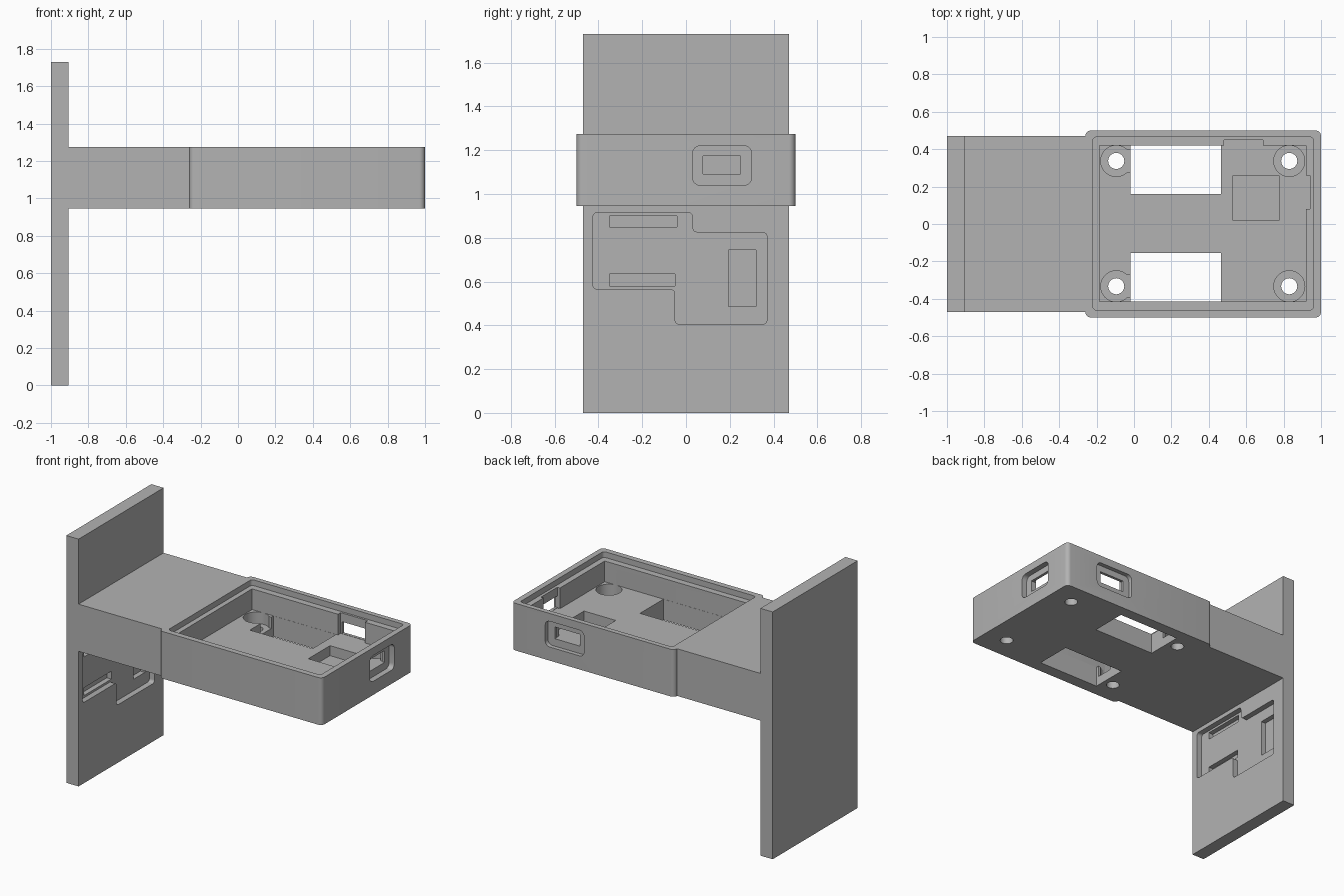
import bpy, bmesh, math
from mathutils import Vector

cube = bpy.data.objects.get("Cube")
if cube:
    bpy.data.objects.remove(cube, do_unlink=True)

grey = bpy.data.materials.new("plain_grey")
grey.use_nodes = True
grey.diffuse_color = (0.45, 0.45, 0.45, 1)
grey.node_tree.nodes["Principled BSDF"].inputs["Base Color"].default_value = grey.diffuse_color


def rounded(points, radius, steps=6):
    """Round every right-angled corner of an outline."""
    out = []
    for i, p in enumerate(points):
        p = Vector(p)
        a = (Vector(points[i - 1]) - p).normalized()
        b = (Vector(points[(i + 1) % len(points)]) - p).normalized()
        c = p + radius * (a + b)
        for s in range(steps + 1):
            t = s / steps * math.pi / 2
            out.append(c - radius * (b * math.cos(t) + a * math.sin(t)))
    return out


def rect(u0, u1, v0, v1, radius=0):
    pts = [(u0, v0), (u1, v0), (u1, v1), (u0, v1)]
    return rounded(pts, radius) if radius else pts


def circle(u, v, r, n=40):
    return [(u + r * math.cos(2 * math.pi * i / n), v + r * math.sin(2 * math.pi * i / n))
            for i in range(n)]


def prism(name, outline, axis, lo, hi):
    """Extrude an outline along an axis from lo to hi."""
    place = {"x": lambda u, v, w: (w, u, v),
             "y": lambda u, v, w: (u, w, v),
             "z": lambda u, v, w: (u, v, w)}[axis]
    bm = bmesh.new()
    low = [bm.verts.new(place(u, v, lo)) for u, v in outline]
    high = [bm.verts.new(place(u, v, hi)) for u, v in outline]
    bm.faces.new(low)
    bm.faces.new(high)
    n = len(low)
    for i in range(n):
        j = (i + 1) % n
        bm.faces.new((low[i], low[j], high[j], high[i]))
    bmesh.ops.recalc_face_normals(bm, faces=bm.faces)
    mesh = bpy.data.meshes.new(name)
    bm.to_mesh(mesh)
    bm.free()
    mesh.materials.append(grey)
    obj = bpy.data.objects.new(name, mesh)
    bpy.context.collection.objects.link(obj)
    return obj


def activate(obj):
    bpy.ops.object.select_all(action="DESELECT")
    obj.select_set(True)
    bpy.context.view_layer.objects.active = obj


def cut(target, *shape):
    """Subtract a prism from the target."""
    cutter = prism("cutter", *shape)
    cutter.hide_render = True
    activate(target)
    mod = target.modifiers.new("cut", "BOOLEAN")
    mod.operation = "DIFFERENCE"
    mod.solver = "EXACT"
    mod.object = cutter
    bpy.ops.object.modifier_apply(modifier=mod.name)
    bpy.data.objects.remove(cutter, do_unlink=True)


BOTTOM, TOP = 0.945, 1.275
FLOOR, LEDGE = 1.09, 1.235

# Upright plate with a stepped shallow recess and deeper slots
plate = prism("wall_plate", rect(-0.47, 0.47, 0, 1.73), "x", -1, -0.905)
recess = [(-0.425, 0.565), (-0.05, 0.565), (-0.05, 0.405), (0.37, 0.405),
          (0.37, 0.825), (0.03, 0.825), (0.03, 0.915), (-0.425, 0.915)]
cut(plate, rounded(recess, 0.02), "x", -0.945, -0.8)
for slot in (rect(-0.35, -0.04, 0.85, 0.9), rect(-0.35, -0.05, 0.58, 0.635),
             rect(0.195, 0.32, 0.485, 0.745)):
    cut(plate, slot, "x", -0.98, -0.8)

# Solid arm between plate and case
arm = prism("support_arm", rect(-0.47, 0.47, BOTTOM, TOP), "x", -0.905, -0.26)

# Open case with a lid ledge and an inner cavity
case = prism("open_case", rect(-0.26, 1, -0.5, 0.5, 0.03), "z", BOTTOM, TOP)
cut(case, rect(-0.22, 0.96, -0.46, 0.465, 0.02), "z", LEDGE, 1.4)
cut(case, rect(-0.185, 0.92, -0.415, 0.42), "z", FLOOR, 1.4)

# Windows through the floor and a shallow component pocket
cut(case, rect(-0.02, 0.465, 0.16, 0.419), "z", 0.8, 1.2)
cut(case, rect(-0.02, 0.465, -0.414, -0.155), "z", 0.8, 1.2)
cut(case, rect(0.53, 0.775, 0.02, 0.26), "z", FLOOR - 0.07, 1.2)

# Counterbored screw holes, opening into the windows on the arm side
for x in (-0.095, 0.83):
    for y in (-0.333, 0.337):
        cut(case, circle(x, y, 0.083), "z", FLOOR - 0.08, 1.2)
        cut(case, circle(x, y, 0.043), "z", 0.8, 1.2)
for y in (-0.333, 0.337):
    cut(case, rect(-0.06, 0, y - 0.06, y + 0.06), "z", FLOOR - 0.08, 1.15)

# End port: outer recess, window and inner relief
cut(case, rect(0.03, 0.3, 1.04, 1.22, 0.035), "x", 0.96, 1.1)
cut(case, rect(0.078, 0.25, 1.092, 1.174), "x", 0.85, 1.1)
cut(case, rect(0.08, 0.26, FLOOR, 1.3), "x", 0.85, 0.94)

# Back port: outer recess, window and inner relief
cut(case, rect(0.44, 0.74, 1.04, 1.22, 0.035), "y", 0.47, 0.6)
cut(case, rect(0.49, 0.685, 1.092, 1.174), "y", 0.4, 0.6)
cut(case, rect(0.48, 0.69, FLOOR, 1.3), "y", 0.4, 0.45)

for obj in (plate, arm, case):
    activate(obj)
    bpy.ops.object.shade_smooth_by_angle(angle=math.radians(30))
